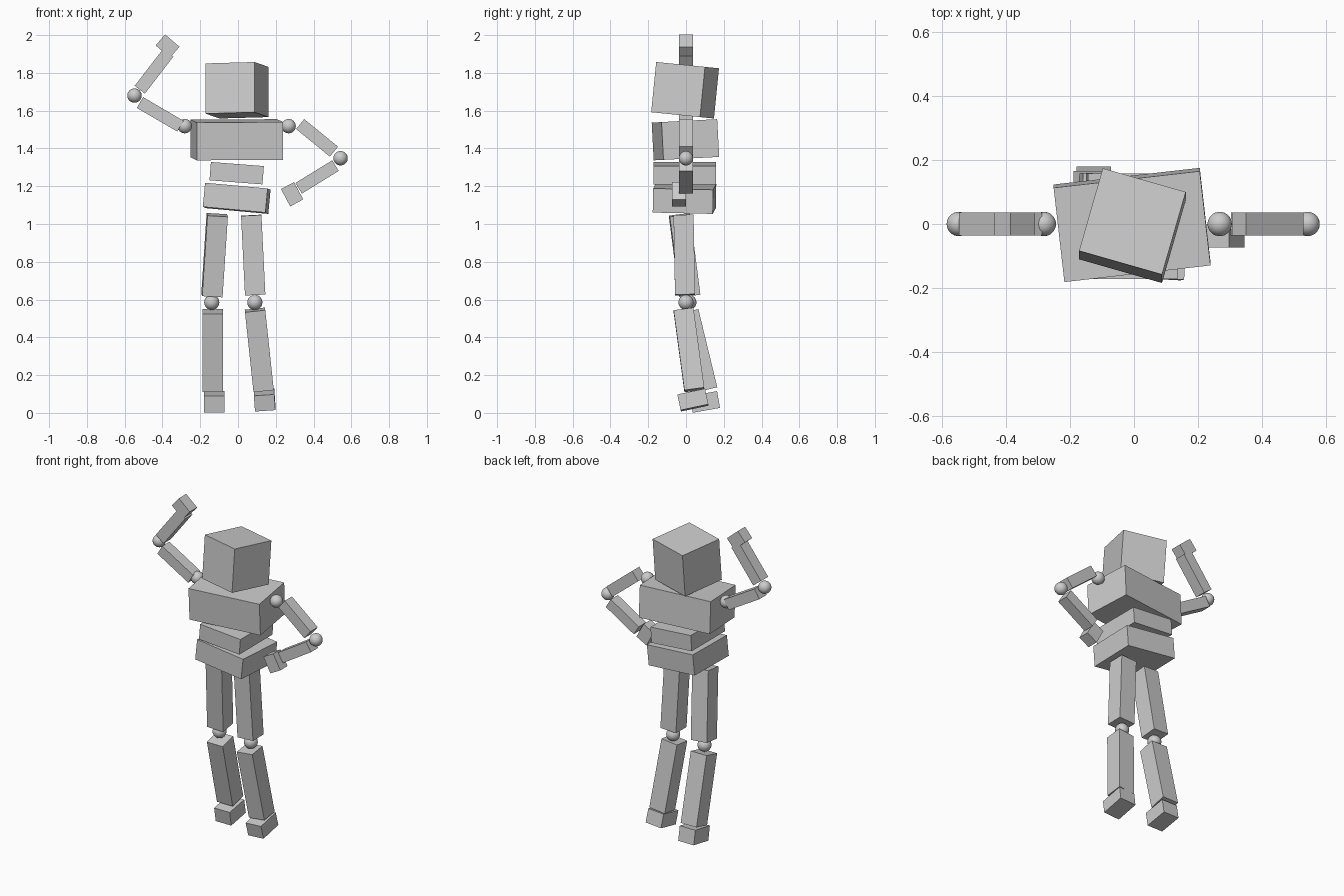
import bpy
import math
from mathutils import Matrix, Vector

if "Cube" in bpy.data.objects:
    bpy.data.objects.remove(bpy.data.objects["Cube"])

grey = bpy.data.materials.new("plain grey")
grey.diffuse_color = (0.6, 0.6, 0.6, 1)
grey.use_nodes = True
grey.node_tree.nodes["Principled BSDF"].inputs["Base Color"].default_value = grey.diffuse_color


def finish(name):
    obj = bpy.context.object
    obj.name = name
    obj.data.materials.append(grey)
    return obj


def block(name, loc, size, rx=0, ry=0, rz=0):
    """Box, yawed first and then tilted about the world axes."""
    bpy.ops.mesh.primitive_cube_add(size=1)
    obj = finish(name)
    rot = (Matrix.Rotation(math.radians(rx), 4, 'X')
           @ Matrix.Rotation(math.radians(ry), 4, 'Y')
           @ Matrix.Rotation(math.radians(rz), 4, 'Z'))
    obj.matrix_world = Matrix.Translation(loc) @ rot @ Matrix.Diagonal((*size, 1))
    return obj


def limb(name, start, end, width, depth, yaw=0):
    """Box running from start to end, its depth kept close to the y axis."""
    a, b = Vector(start), Vector(end)
    z = (b - a).normalized()
    x = Vector((0, 1, 0)).cross(z).normalized()
    y = z.cross(x)
    rot = Matrix((x, y, z)).transposed().to_4x4()
    bpy.ops.mesh.primitive_cube_add(size=1)
    obj = finish(name)
    obj.matrix_world = (Matrix.Translation((a + b) / 2) @ rot
                        @ Matrix.Rotation(math.radians(yaw), 4, 'Z')
                        @ Matrix.Diagonal((width, depth, (b - a).length, 1)))
    return obj


def joint(name, loc, radius=0.038):
    bpy.ops.mesh.primitive_uv_sphere_add(segments=32, ring_count=16,
                                         radius=radius, location=loc)
    finish(name)
    bpy.ops.object.shade_smooth()


# Head and trunk
block("head", (-0.005, -0.005, 1.708), (0.27, 0.27, 0.267), rx=-5.7, rz=-16)
block("chest", (-0.006, -0.003, 1.446), (0.46, 0.297, 0.2), rx=3, rz=6.5)
block("waist", (-0.007, -0.007, 1.269), (0.281, 0.33, 0.097), ry=4.4)
block("hips", (-0.007, -0.008, 1.136), (0.333, 0.318, 0.128), rx=-1, ry=5.3, rz=-2.8)

# Raised arm
joint("raised_shoulder", (-0.282, 0, 1.518))
limb("raised_upper_arm", (-0.305, 0, 1.518), (-0.519, 0, 1.643), 0.066, 0.072)
joint("raised_elbow", (-0.548, 0, 1.68))
limb("raised_forearm", (-0.52, 0, 1.711), (-0.369, 0, 1.907), 0.068, 0.072)
limb("raised_hand", (-0.398, 0, 1.913), (-0.348, 0, 1.971), 0.1, 0.072)

# Arm with hand on hip
joint("bent_shoulder", (0.268, 0, 1.518))
limb("bent_upper_arm", (0.329, 0, 1.529), (0.508, 0, 1.383), 0.068, 0.072)
joint("bent_elbow", (0.543, 0, 1.348))
limb("bent_forearm", (0.516, 0, 1.309), (0.321, 0, 1.189), 0.066, 0.072)
limb("bent_hand", (0.321, -0.037, 1.176), (0.252, -0.037, 1.139), 0.104, 0.072)

# Trailing leg
limb("trailing_thigh", (-0.138, 0.02, 0.622), (-0.11, -0.035, 1.048), 0.108, 0.108, 3)
joint("trailing_knee", (-0.139, 0.015, 0.585), 0.04)
limb("trailing_shin", (-0.134, 0.113, 0.123), (-0.134, 0.013, 0.537), 0.11, 0.108)
block("trailing_foot", (-0.126, 0.1, 0.058), (0.108, 0.147, 0.09), rx=10)

# Standing leg
limb("standing_thigh", (0.091, -0.005, 0.625), (0.07, -0.013, 1.046), 0.108, 0.106)
joint("standing_knee", (0.089, 0, 0.585), 0.04)
limb("standing_shin", (0.135, 0.044, 0.122), (0.09, -0.013, 0.545), 0.108, 0.106)
block("standing_foot", (0.141, 0.037, 0.068), (0.108, 0.15, 0.085), rx=12, ry=-4)
